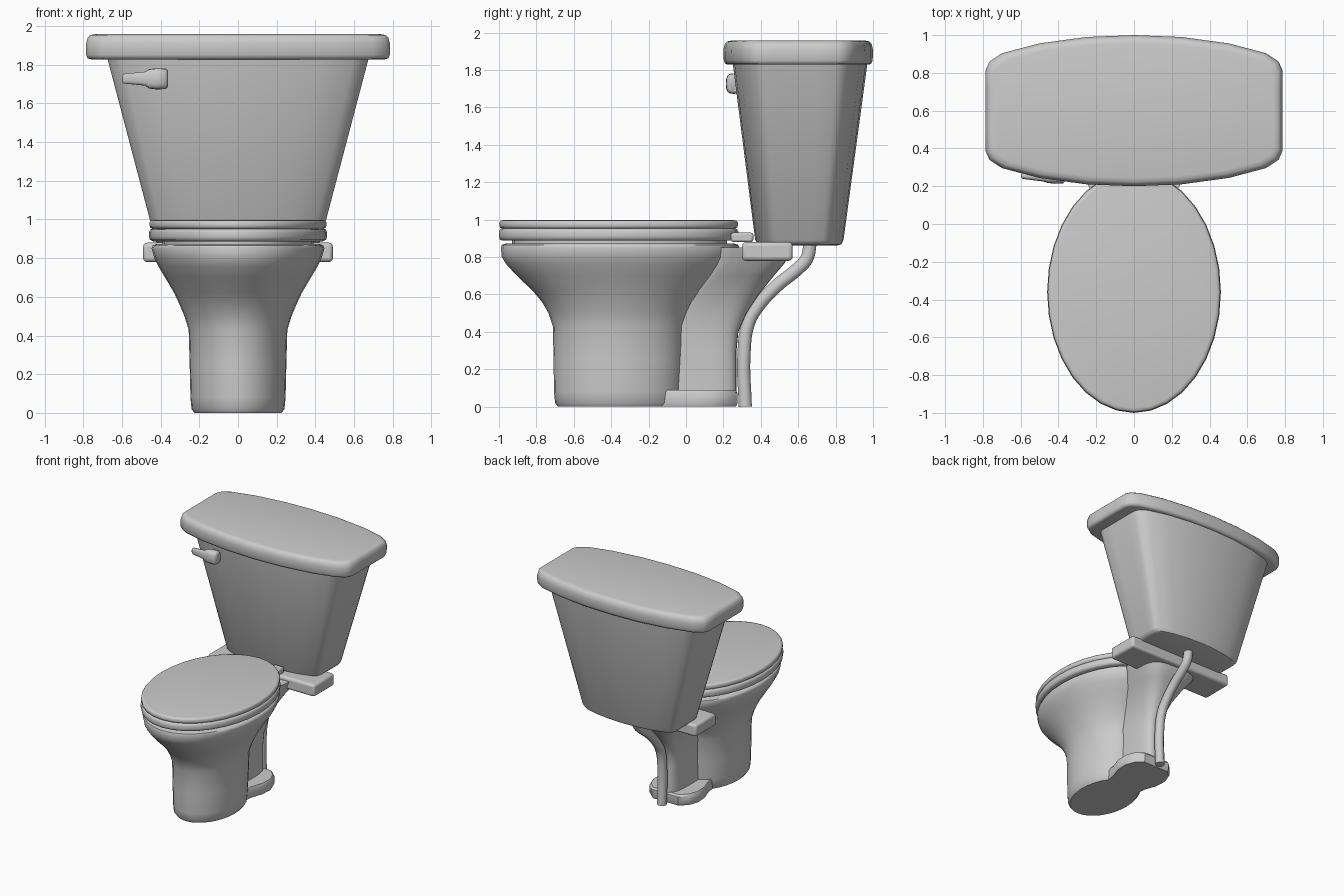
import bpy, bmesh, math

if "Cube" in bpy.data.objects:
    bpy.data.objects.remove(bpy.data.objects["Cube"])


def finish(ob, angle=35):
    bpy.ops.object.select_all(action='DESELECT')
    ob.select_set(True)
    bpy.context.view_layer.objects.active = ob
    bpy.ops.object.shade_smooth_by_angle(angle=math.radians(angle))


def loft(name, rings, angle=35):
    """Skin a stack of equal-length point rings and cap both ends."""
    bm = bmesh.new()
    vs = [[bm.verts.new(p) for p in r] for r in rings]
    n = len(rings[0])
    for a, b in zip(vs, vs[1:]):
        for i in range(n):
            j = (i + 1) % n
            bm.faces.new((a[i], a[j], b[j], b[i]))
    bm.faces.new(vs[0])
    bm.faces.new(vs[-1])
    bmesh.ops.recalc_face_normals(bm, faces=bm.faces)
    me = bpy.data.meshes.new(name)
    bm.to_mesh(me)
    bm.free()
    ob = bpy.data.objects.new(name, me)
    bpy.context.collection.objects.link(ob)
    finish(ob, angle)
    return ob


def oval(z, y0, y1, rx, power=1.0, n=32):
    """Horizontal (super)ellipse from y0 to y1 with half width rx."""
    cy, ry, pts = (y0 + y1) / 2, (y1 - y0) / 2, []
    for i in range(n):
        c, s = math.cos(math.tau * i / n), math.sin(math.tau * i / n)
        pts.append((rx * math.copysign(abs(c) ** power, c),
                    cy + ry * math.copysign(abs(s) ** power, s), z))
    return pts


# Barrel-shaped tank outline: one quarter, mirrored to all four
QUARTER = [(1, .27), (1, .54), (.975, .65), (.89, .76), (.64, .89), (.32, .975), (0, 1)]


def barrel(z, y0, y1, rx):
    half = QUARTER + [(-x, y) for x, y in QUARTER[-2::-1]]
    full = half + [(-x, -y) for x, y in half]
    cy, ry = (y0 + y1) / 2, (y1 - y0) / 2
    return [(x * rx, cy + y * ry, z) for x, y in full]


# Bowl and pedestal
loft("bowl", [oval(*r) for r in [
    (0, -.685, -.04, .225), (.02, -.70, -.025, .24), (.08, -.706, -.02, .246),
    (.25, -.708, -.01, .25), (.43, -.712, 0, .255), (.5, -.735, .025, .277),
    (.56, -.77, .06, .302), (.62, -.82, .11, .33), (.7, -.905, .19, .377),
    (.76, -.96, .25, .413), (.80, -.985, .278, .432), (.85, -.99, .285, .447),
    (.865, -.985, .28, .442), (.872, -.965, .26, .425)]], 50)

# Narrow neck behind the bowl, flaring up to the tank shelf
loft("neck", [oval(*r, .6) for r in [
    (.03, -.2, .27, .085), (.3, -.2, .27, .085), (.4, -.18, .28, .09),
    (.5, -.14, .325, .10), (.6, -.06, .39, .13), (.7, .04, .47, .18),
    (.77, .1, .53, .23), (.85, .12, .55, .26)]], 50)

# Foot flange
FOOT = [(.15, -.2), (.17, -.06), (.205, .04), (.21, .14), (.18, .22), (.12, .275)]
foot = FOOT + [(-x, y) for x, y in reversed(FOOT)]
loft("foot", [[(x * s, y * s, z) for x, y in foot]
              for z, s in [(0, .97), (.015, 1), (.075, 1), (.09, .96)]])

# Tank shelf
bpy.ops.mesh.primitive_cube_add(size=1, location=(0, .435, .83))
shelf = bpy.context.object
shelf.name = "tank_shelf"
shelf.scale = (.98, .27, .10)
bpy.ops.object.transform_apply(location=False, rotation=False, scale=True)
bev = shelf.modifiers.new("bevel", 'BEVEL')
bev.width, bev.segments = .02, 3
finish(shelf)

# Seat and closed seat lid
for name, prof in [
    ("seat", [(.887, .02), (.895, .004), (.91, 0), (.935, 0), (.948, .006), (.953, .02)]),
    ("seat_lid", [(.95, .02), (.958, .006), (.968, .003), (.985, .003), (.994, .01), (.997, .025)]),
]:
    loft(name, [oval(z, -1 + d, .28 - d, .46 - d) for z, d in prof], 50)

# Core between bowl and seat (bumpers), and seat hinges
loft("seat_bumper", [oval(z, -.93, .22, .39) for z in (.86, .9)])
for side in (-1, 1):
    bpy.ops.mesh.primitive_cube_add(size=1, location=(side * .13, .30, .905))
    hinge = bpy.context.object
    hinge.name = "hinge_left" if side < 0 else "hinge_right"
    hinge.scale = (.09, .12, .05)
    bpy.ops.object.transform_apply(location=False, rotation=False, scale=True)
    bev = hinge.modifiers.new("bevel", 'BEVEL')
    bev.width, bev.segments = .012, 2
    finish(hinge)

# Tank
loft("tank", [barrel(*r) for r in [
    (.862, .41, .81, .385), (.868, .385, .83, .41), (.89, .37, .842, .427),
    (1.85, .248, .972, .68)]], 40)

# Tank lid
loft("tank_lid", [barrel(*r) for r in [
    (1.828, .225, .975, .76), (1.833, .21, .99, .777), (1.85, .202, .998, .785),
    (1.91, .2, 1.0, .785), (1.94, .208, .992, .777), (1.953, .222, .978, .763),
    (1.958, .245, .955, .74)]], 50)

# Flush handle: sections (x, z centre, half height, y centre, half depth)
rings = []
for x, z, h, y, d in [(-.597, 1.728, .018, .255, .01), (-.59, 1.728, .025, .255, .016),
                      (-.48, 1.728, .036, .245, .02), (-.46, 1.727, .05, .25, .032),
                      (-.42, 1.727, .055, .255, .042), (-.375, 1.727, .053, .255, .04),
                      (-.362, 1.727, .042, .26, .03)]:
    rings.append([(x, p[1], z + p[0]) for p in oval(0, y - d, y + d, h, .7, 16)])
loft("flush_handle", rings, 50)
bpy.ops.mesh.primitive_cylinder_add(vertices=16, radius=.03, depth=.08,
                                    location=(-.415, .30, 1.727), rotation=(math.pi / 2, 0, 0))
bpy.context.object.name = "handle_pivot"
finish(bpy.context.object)

# Water supply pipe
path = [(.317, 0), (.31, .28), (.335, .45), (.395, .55), (.49, .65), (.595, .735),
        (.645, .79), (.665, .88)]
cu = bpy.data.curves.new("water_pipe", 'CURVE')
cu.dimensions = '3D'
cu.bevel_depth, cu.bevel_resolution = .037, 3
cu.resolution_u, cu.use_fill_caps = 5, True
sp = cu.splines.new('BEZIER')
sp.bezier_points.add(len(path) - 1)
for bp, (y, z) in zip(sp.bezier_points, path):
    bp.co = (0, y, z)
    bp.handle_left_type = bp.handle_right_type = 'AUTO'
bpy.context.collection.objects.link(bpy.data.objects.new("water_pipe", cu))
